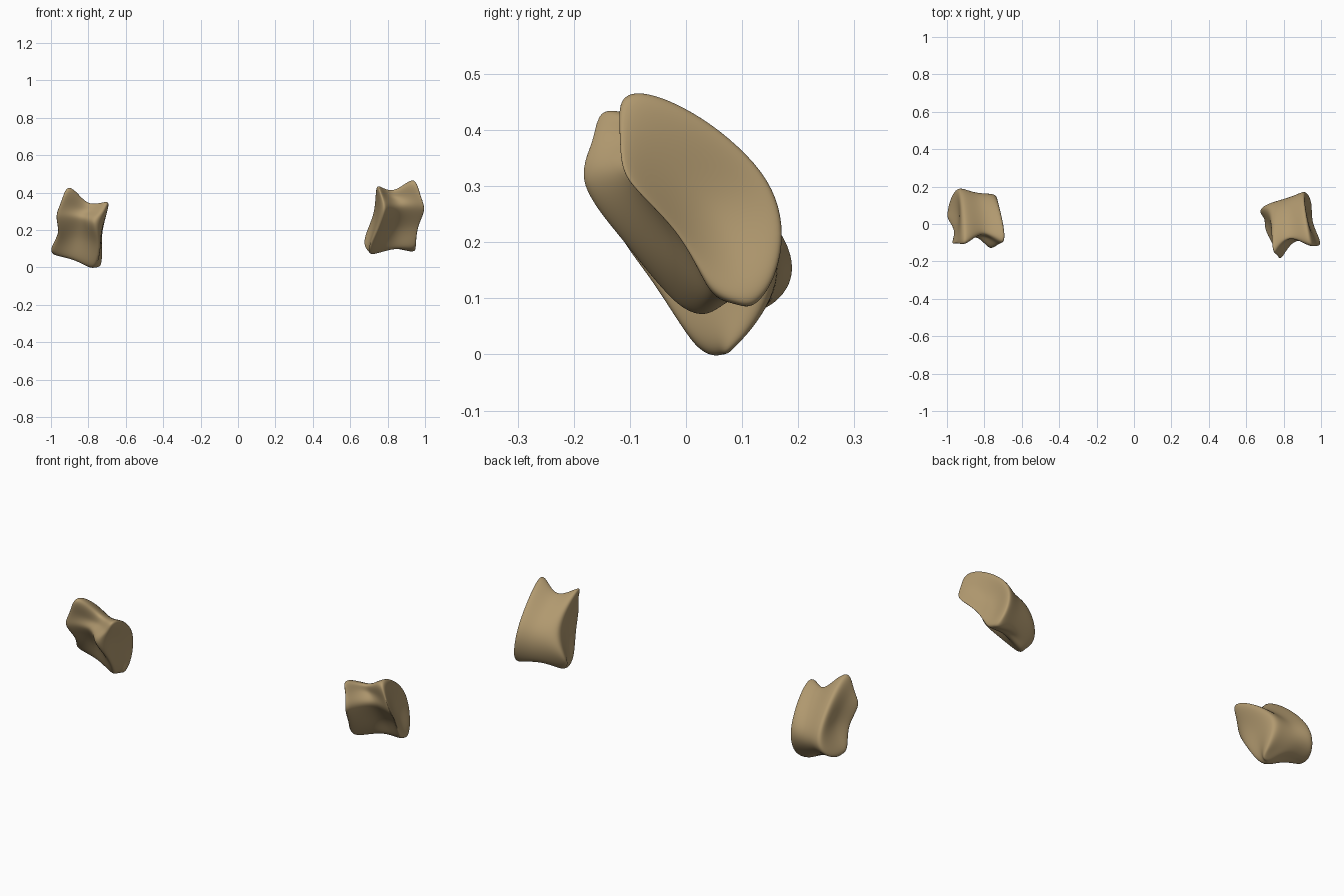
import bpy, bmesh
from mathutils import Vector

if "Cube" in bpy.data.objects:
    bpy.data.objects.remove(bpy.data.objects["Cube"])

bone_mat = bpy.data.materials.new("bone_tan")
bone_mat.diffuse_color = (0.44, 0.32, 0.16, 1)
bone_mat.use_nodes = True
bone_mat.node_tree.nodes["Principled BSDF"].inputs["Base Color"].default_value = bone_mat.diffuse_color

# Surface points on a 3x3x3 grid: outer / middle / inner side,
# then top / middle / bottom row, then front / middle / back. None is the core.
RIGHT = [
    (.985, -.10, .31), (.975, -.115, .39), (.93, -.07, .465),
    (.965, -.02, .22), (.92, .04, .27), (.91, .14, .31),
    (.94, .04, .12), (.95, .09, .10), (.93, .145, .12),
    (.87, -.09, .32), (.84, -.08, .38), (.83, -.05, .41),
    (.85, -.01, .21), None, (.83, .12, .29),
    (.84, .04, .11), (.83, .08, .10), (.83, .125, .13),
    (.79, -.175, .31), (.765, -.165, .385), (.745, -.11, .43),
    (.75, -.11, .20), (.735, -.03, .25), (.73, .07, .29),
    (.715, -.01, .09), (.70, .035, .085), (.685, .08, .14),
]
LEFT = [
    (-.96, -.10, .27), (-.945, -.10, .35), (-.90, -.06, .42),
    (-.96, -.04, .18), (-.94, .04, .22), (-.93, .17, .21),
    (-.985, .03, .09), (-.995, .07, .08), (-.97, .13, .08),
    (-.85, -.07, .26), (-.83, -.06, .31), (-.80, -.02, .34),
    (-.86, -.01, .16), None, (-.83, .15, .20),
    (-.88, .04, .05), (-.86, .09, .045), (-.86, .14, .08),
    (-.775, -.125, .24), (-.72, -.105, .30), (-.70, -.05, .345),
    (-.75, -.06, .13), (-.73, .01, .17), (-.735, .14, .19),
    (-.775, .02, .015), (-.755, .06, .005), (-.74, .10, .03),
]


def limit(v, pos):
    """Where the smoothed surface passes for one cage vertex."""
    n = len(v.link_edges)
    edges = [e.other_vert(v) for e in v.link_edges]
    diag = [w for f in v.link_faces for w in f.verts if w != v and w not in edges]
    total = pos[v] * n * n
    for w in edges:
        total = total + pos[w] * 4
    for w in diag:
        total = total + pos[w]
    return total / (n * (n + 5))


def make_bone(name, points):
    bm = bmesh.new()
    verts = [bm.verts.new(p) if p else None for p in points]
    # six sides of two by two faces
    for axis in range(3):
        for end in (0, 2):
            for a in (0, 1):
                for b in (0, 1):
                    quad = []
                    for da, db in ((0, 0), (1, 0), (1, 1), (0, 1)):
                        g = [a + da, b + db]
                        g.insert(axis, end)
                        quad.append(verts[g[0] * 9 + g[1] * 3 + g[2]])
                    bm.faces.new(quad)
    bmesh.ops.recalc_face_normals(bm, faces=bm.faces)
    # push the cage out until the smooth surface meets the points
    target = {v: v.co.copy() for v in bm.verts}
    pos = dict(target)
    for _ in range(14):
        pos = {v: pos[v] + target[v] - limit(v, pos) for v in bm.verts}
    for v in bm.verts:
        v.co = pos[v]
    for f in bm.faces:
        f.smooth = True
    mesh = bpy.data.meshes.new(name)
    bm.to_mesh(mesh)
    bm.free()
    mesh.materials.append(bone_mat)
    ob = bpy.data.objects.new(name, mesh)
    bpy.context.collection.objects.link(ob)
    sub = ob.modifiers.new("smooth_form", 'SUBSURF')
    sub.levels = sub.render_levels = 4
    return ob


# The pair of knucklebones
make_bone("right_knucklebone", RIGHT)
make_bone("left_knucklebone", LEFT)
